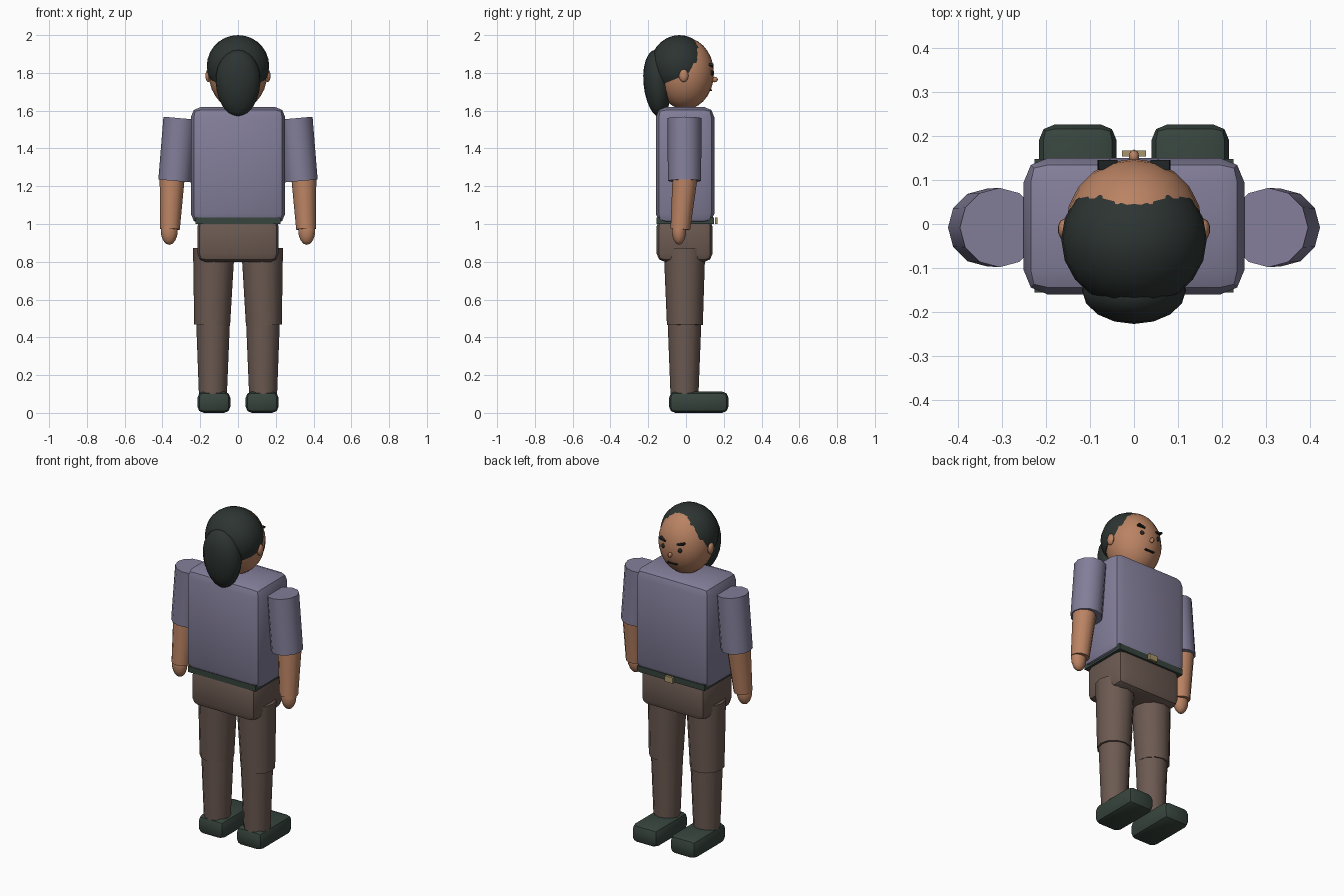
import bpy, bmesh, math
from mathutils import Vector, Matrix

if "Cube" in bpy.data.objects:
    bpy.data.objects.remove(bpy.data.objects["Cube"])


def material(name, hexcol):
    m = bpy.data.materials.new(name)
    lin = [((int(hexcol[i:i + 2], 16) / 255) ** 2.2) for i in (0, 2, 4)]
    m.diffuse_color = (*lin, 1)
    m.use_nodes = True
    m.node_tree.nodes["Principled BSDF"].inputs["Base Color"].default_value = m.diffuse_color
    return m


SHIRT = material("shirt_cloth", "827d98")
TROUSER = material("trouser_cloth", "6b5a52")
SKIN = material("skin", "b98263")
HAIR = material("hair", "303735")
SHOE = material("dark_green_leather", "3a4640")
BRASS = material("brass", "a8946a")
DARK = material("dark_features", "262a2a")


def finish(name, bm, mat, angle=40):
    bmesh.ops.recalc_face_normals(bm, faces=bm.faces[:])
    me = bpy.data.meshes.new(name)
    bm.to_mesh(me)
    bm.free()
    ob = bpy.data.objects.new(name, me)
    bpy.context.collection.objects.link(ob)
    me.materials.append(mat)
    bpy.ops.object.select_all(action='DESELECT')
    ob.select_set(True)
    bpy.context.view_layer.objects.active = ob
    if angle:
        bpy.ops.object.shade_smooth_by_angle(angle=math.radians(angle))
    return ob


def box(name, lo, hi, mat, bevel=0.0, roll=0.0):
    lo, hi = Vector(lo), Vector(hi)
    bm = bmesh.new()
    bmesh.ops.create_cube(bm, size=1)
    bmesh.ops.scale(bm, vec=hi - lo, verts=bm.verts[:])
    if bevel:
        bmesh.ops.bevel(bm, geom=bm.edges[:], offset=bevel, segments=2,
                        profile=0.5, affect='EDGES')
    bmesh.ops.transform(bm, matrix=Matrix.Translation((lo + hi) / 2)
                        @ Matrix.Rotation(roll, 4, 'Y'), verts=bm.verts[:])
    return finish(name, bm, mat, 40 if bevel else 0)


def limb(name, a, b, r1, r2, mat, sides=12):
    # tapered tube running from point a to point b
    a, b = Vector(a), Vector(b)
    d = a - b
    bm = bmesh.new()
    bmesh.ops.create_cone(bm, cap_ends=True, segments=sides, radius1=r2,
                          radius2=r1, depth=d.length)
    rot = Vector((0, 0, 1)).rotation_difference(d).to_matrix().to_4x4()
    bmesh.ops.transform(bm, matrix=Matrix.Translation((a + b) / 2) @ rot,
                        verts=bm.verts[:])
    return finish(name, bm, mat)


def ball(name, c, r, mat, u=16, v=10, tilt=0.0, cut=None, taper=0.0):
    bm = bmesh.new()
    bmesh.ops.create_uvsphere(bm, u_segments=u, v_segments=v, radius=1)
    for p in bm.verts:
        k = 1 + taper * p.co.z
        p.co.x *= k
        p.co.y *= k
    m = Matrix.Translation(c) @ Matrix.Rotation(tilt, 4, 'X') @ Matrix.Diagonal((*r, 1))
    bmesh.ops.transform(bm, matrix=m, verts=bm.verts[:])
    if cut:
        bmesh.ops.bisect_plane(bm, geom=bm.verts[:] + bm.edges[:] + bm.faces[:],
                               plane_co=cut[0], plane_no=cut[1], clear_inner=True)
        bmesh.ops.holes_fill(bm, edges=[e for e in bm.edges if e.is_boundary])
    return finish(name, bm, mat)


# Trunk
box("torso", (-0.25, -0.16, 1.0), (0.25, 0.15, 1.62), SHIRT, 0.055)
box("belt", (-0.225, -0.155, 1.0), (0.225, 0.147, 1.035), SHOE)
box("belt_buckle", (-0.027, 0.153, 1.0), (0.027, 0.167, 1.035), BRASS)
box("pelvis", (-0.215, -0.155, 0.80), (0.215, 0.14, 1.03), TROUSER, 0.042)

# Head and hair
ball("head", (0, -0.005, 1.797), (0.155, 0.153, 0.19), SKIN, 20, 14)
ball("hair_cap", (0, -0.035, 1.837), (0.165, 0.155, 0.163), HAIR, 20, 14,
     cut=((0, 0.0, 1.79), (0, -0.4, 1)))
ball("ponytail", (0, -0.15, 1.745), (0.118, 0.075, 0.178), HAIR, 16, 12,
     tilt=0.06, taper=0.08)
ball("nose", (0, 0.153, 1.765), (0.012, 0.016, 0.015), SKIN, 8, 6)
box("mouth", (-0.03, 0.125, 1.704), (0.03, 0.138, 1.711), DARK)

# Paired parts
for s, side in ((-1, "left"), (1, "right")):
    ball(f"{side}_ear", (s * 0.157, -0.012, 1.785), (0.016, 0.025, 0.034), SKIN, 10, 8)
    ball(f"{side}_eye", (s * 0.055, 0.136, 1.80), (0.013, 0.01, 0.013), DARK, 10, 6)
    box(f"{side}_eyebrow", (s * 0.06 - 0.022, 0.122, 1.834),
        (s * 0.06 + 0.022, 0.145, 1.844), DARK, roll=-s * 0.25)

    # Arm
    limb(f"{side}_sleeve", (s * 0.305, -0.008, 1.56), (s * 0.334, -0.008, 1.228),
         0.09, 0.088, SHIRT)
    limb(f"{side}_forearm", (s * 0.348, -0.004, 1.26), (s * 0.36, -0.03, 0.972),
         0.067, 0.052, SKIN)
    ball(f"{side}_hand", (s * 0.364, -0.037, 0.965), (0.045, 0.038, 0.075), SKIN, 12, 8)

    # Leg
    limb(f"{side}_thigh", (s * 0.128, -0.008, 0.87), (s * 0.137, -0.006, 0.465),
         0.11, 0.095, TROUSER)
    limb(f"{side}_shin", (s * 0.132, -0.008, 0.50), (s * 0.133, -0.008, 0.07),
         0.09, 0.073, TROUSER)
    x0, x1 = sorted((s * 0.04, s * 0.215))
    box(f"{side}_shoe", (x0, -0.09, 0), (x1, 0.225, 0.113), SHOE, 0.034)
